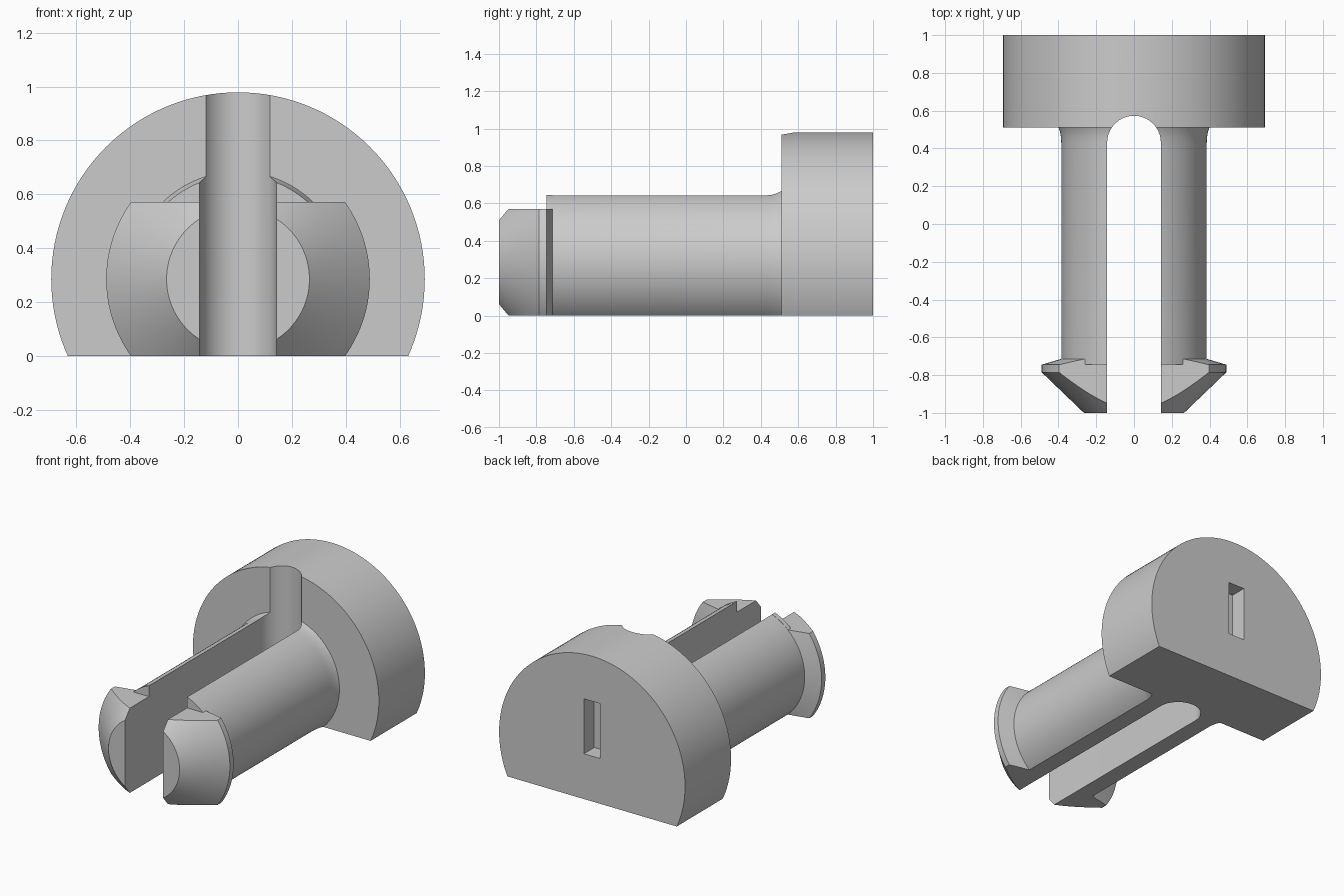
import bpy, bmesh, math

if "Cube" in bpy.data.objects:
    bpy.data.objects.remove(bpy.data.objects["Cube"], do_unlink=True)

AXIS_Z = 0.2855     # height of the turning axis
SEGMENTS = 128

grey = bpy.data.materials.new("plain_grey")
grey.use_nodes = True
grey.diffuse_color = (0.6, 0.6, 0.6, 1)
grey.node_tree.nodes["Principled BSDF"].inputs["Base Color"].default_value = grey.diffuse_color


def finish(name, bm):
    """Turn all faces outward and make an object."""
    bmesh.ops.recalc_face_normals(bm, faces=bm.faces)
    if bm.calc_volume(signed=True) < 0:
        bmesh.ops.reverse_faces(bm, faces=bm.faces)
    mesh = bpy.data.meshes.new(name)
    bm.to_mesh(mesh)
    bm.free()
    mesh.materials.append(grey)
    obj = bpy.data.objects.new(name, mesh)
    bpy.context.collection.objects.link(obj)
    return obj


def lathe(name, profile, floor):
    """Turn (y, radius) points around the horizontal axis and slice off all below the floor."""
    bm = bmesh.new()
    rings = []
    for y, r in profile:
        angles = [2 * math.pi * i / SEGMENTS for i in range(SEGMENTS)]
        rings.append([bm.verts.new((r * math.cos(a), y, AXIS_Z + r * math.sin(a))) for a in angles])
    for a, b in zip(rings, rings[1:]):
        for i in range(SEGMENTS):
            j = (i + 1) % SEGMENTS
            bm.faces.new((a[i], a[j], b[j], b[i]))
    bm.faces.new(rings[0])
    bm.faces.new(rings[-1])
    bmesh.ops.bisect_plane(bm, geom=bm.verts[:] + bm.edges[:] + bm.faces[:],
                           plane_co=(0, 0, floor), plane_no=(0, 0, 1), clear_inner=True)
    rim = [e for e in bm.edges if e.is_boundary]
    bmesh.ops.contextual_create(bm, geom=rim)
    return finish(name, bm)


def prism(name, outline, bottom, top):
    """Raise an (x, y) outline from one height to another."""
    bm = bmesh.new()
    low = [bm.verts.new((x, y, bottom)) for x, y in outline]
    high = [bm.verts.new((x, y, top)) for x, y in outline]
    bm.faces.new(low)
    bm.faces.new(high)
    for i in range(len(outline)):
        j = (i + 1) % len(outline)
        bm.faces.new((low[i], low[j], high[j], high[i]))
    return finish(name, bm)


def cut(target, cutter):
    """Subtract a cutter and remove it."""
    mod = target.modifiers.new("cut", 'BOOLEAN')
    mod.operation, mod.solver, mod.object = 'DIFFERENCE', 'EXACT', cutter
    graph = bpy.context.evaluated_depsgraph_get()
    mesh = bpy.data.meshes.new_from_object(target.evaluated_get(graph))
    target.modifiers.clear()
    target.data = mesh
    bpy.data.objects.remove(cutter, do_unlink=True)


# Tapered barb, shaft, small fillet and round head, with a flat underside
peg = lathe("split_snap_peg", [(-1, 0.265), (-0.785, 0.489), (-0.745, 0.489), (-0.714, 0.385),
                               (0.43, 0.385), (0.46, 0.387), (0.49, 0.392),
                               (0.51, 0.399), (0.51, 0.693), (1, 0.693)], 0)

# Flat top of the barb, leaving the round shaft behind it
cut(peg, lathe("barb_top_cutter", [(-2, 0.6), (-0.7, 0.6), (-0.7, 0.386), (-0.745, 0.386)], 0.571))

# Round-ended slot that splits the shaft into two legs
R, END, STEPS = 0.142, 0.431, 32
arc = [(R * math.cos(math.pi * i / STEPS), END + R * math.sin(math.pi * i / STEPS))
       for i in range(STEPS + 1)]
cut(peg, prism("slot_cutter", [(R, -2)] + arc + [(-R, -2)], -1, 2))

# Shallow rectangular pocket in the back of the head
cut(peg, prism("pocket_cutter", [(-0.061, 0.89), (0.061, 0.89), (0.061, 1.2), (-0.061, 1.2)],
               0.305, 0.675))

bpy.ops.object.select_all(action='DESELECT')
peg.select_set(True)
bpy.context.view_layer.objects.active = peg
bpy.ops.object.shade_smooth_by_angle(angle=math.radians(25))
